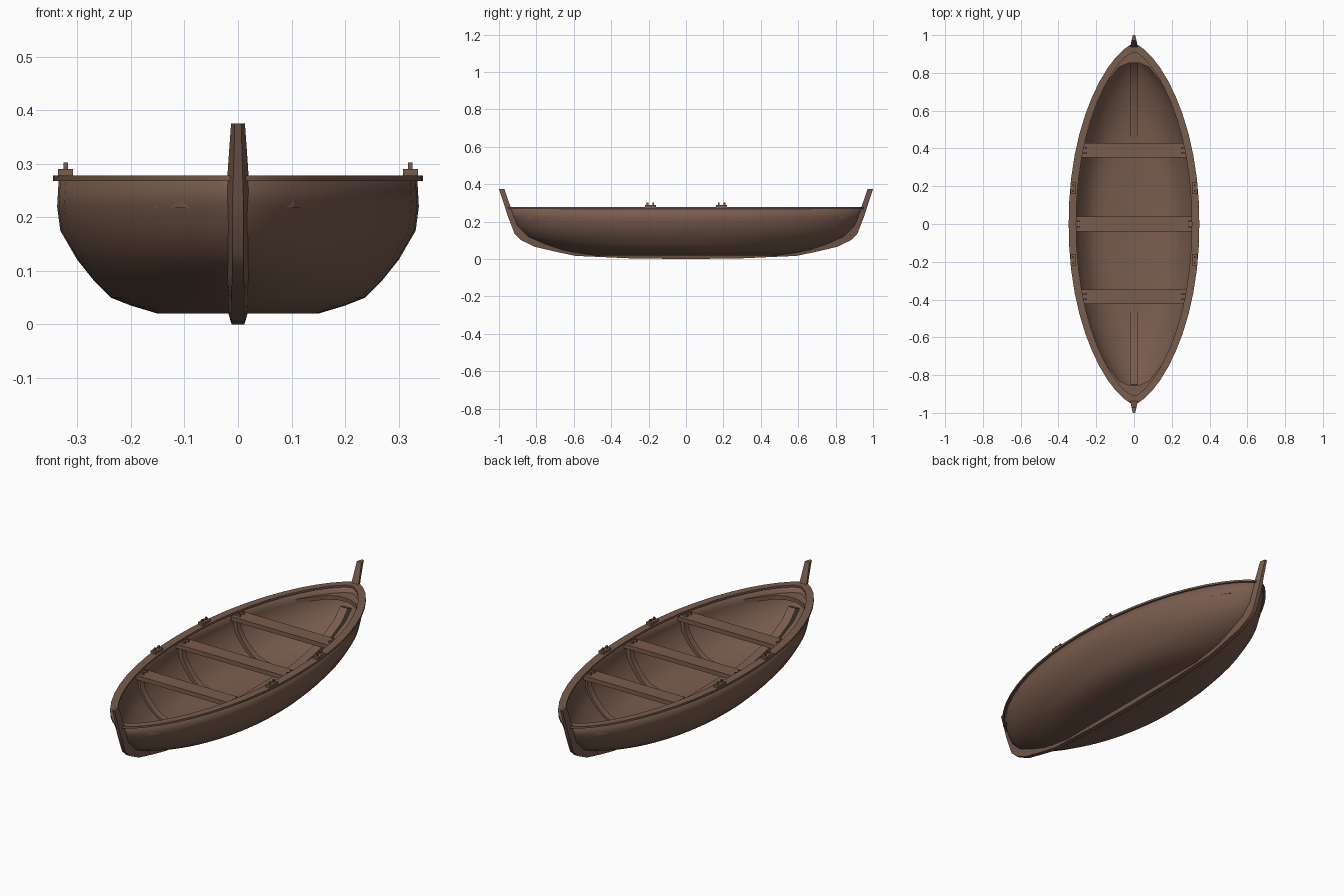
import bpy, bmesh, math

if "Cube" in bpy.data.objects:
    bpy.data.objects.remove(bpy.data.objects["Cube"])

wood = bpy.data.materials.new("brown wood")
wood.diffuse_color = (0.19, 0.108, 0.075, 1)
wood.use_nodes = True
wood.node_tree.nodes["Principled BSDF"].inputs["Base Color"].default_value = wood.diffuse_color


def mesh(name, verts, faces, smooth=None, fix=True):
    me = bpy.data.meshes.new(name)
    me.from_pydata(verts, [], faces)
    if fix:
        bm = bmesh.new()
        bm.from_mesh(me)
        bmesh.ops.recalc_face_normals(bm, faces=bm.faces)
        bm.to_mesh(me)
        bm.free()
    me.materials.append(wood)
    ob = bpy.data.objects.new(name, me)
    bpy.context.collection.objects.link(ob)
    if smooth:
        bpy.ops.object.select_all(action='DESELECT')
        ob.select_set(True)
        bpy.context.view_layer.objects.active = ob
        bpy.ops.object.shade_smooth_by_angle(angle=math.radians(smooth))
    return ob


def box(name, c, d):
    v = [(c[0] + i * d[0] / 2, c[1] + j * d[1] / 2, c[2] + k * d[2] / 2)
         for i in (-1, 1) for j in (-1, 1) for k in (-1, 1)]
    f = [(0, 1, 3, 2), (4, 6, 7, 5), (0, 4, 5, 1), (2, 3, 7, 6), (0, 2, 6, 4), (1, 5, 7, 3)]
    return mesh(name, v, f)


def taper(s):
    return max(0, 1 - abs(s) ** 2.1) ** 0.68


def ring(w, e, z, n=24):
    # closed pointed-oval waterline, counter-clockwise
    s = [math.sin(math.pi * (i / n - 0.5)) for i in range(n + 1)]
    right = [(w * taper(t), e * t, z) for t in s]
    left = [(-x, y, z) for x, y, z in right[-2:0:-1]]
    return right + left


def skin(rings, wrap=False):
    n = len(rings[0])
    m = len(rings)
    faces = []
    for k in range(m if wrap else m - 1):
        for i in range(n):
            a, b, q = k * n, (k + 1) % m * n, (i + 1) % n
            faces.append((a + i, a + q, b + q, b + i))
    return [p for r in rings for p in r], faces


def bar(name, sections, smooth=None):
    # sweep of four-cornered sections with capped ends
    v, f = skin(sections)
    n = len(v)
    return mesh(name, v, f + [(3, 2, 1, 0), (n - 4, n - 3, n - 2, n - 1)], smooth)


# hull: waterlines as (half width, end y, z)
levels = [(.15, .5, .02), (.2, .6, .035), (.238, .67, .05), (.268, .76, .08),
          (.30, .85, .12), (.332, .905, .175), (.338, .925, .22), (.335, .945, .272)]
v, f = skin([ring(*l) for l in levels])
n = len(ring(*levels[0]))
hull = mesh("hull", v, f + [tuple(range(n - 1, -1, -1))], 40, fix=False)
mod = hull.modifiers.new("planking", 'SOLIDIFY')
mod.thickness = 0.014
mod.offset = -1

# gunwale rail
v, f = skin([ring(.346, .955, .268), ring(.346, .955, .278),
             ring(.306, .91, .278), ring(.306, .91, .268)], wrap=True)
mesh("gunwale_rail", v, f, 30)


def spine(name, low, high, wl, wh):
    # symmetric fore-and-aft timber from half profiles in (y, z)
    sec = []
    for (y0, z0), (y1, z1), a, b in zip(low, high, wl, wh):
        sec.append([(-a, y0, z0), (a, y0, z0), (b, y1, z1), (-b, y1, z1)])
    mirrored = [[(x, -y, z) for x, y, z in s] for s in sec[:0:-1]]
    bar(name, mirrored + sec, 30)


# keel and both stems
spine("keel_and_stems",
      [(0, 0), (.3, .004), (.59, .017), (.70, .04), (.81, .066), (.88, .1), (.915, .132),
       (.955, .235), (.975, .3), (1.0, .375)],
      [(0, .024), (.3, .024), (.51, .028), (.66, .062), (.76, .088), (.83, .125), (.88, .175),
       (.925, .25), (.942, .29), (.971, .375)],
      [.012] * 5 + [.01] * 3 + [.008, .006],
      [.019] * 4 + [.021] * 4 + [.019, .013])

# inner keelson
spine("keelson",
      [(0, .025), (.46, .025), (.58, .036), (.65, .052), (.74, .08), (.83, .122), (.88, .18)],
      [(0, .04), (.45, .04), (.56, .057), (.63, .073), (.72, .1), (.80, .14), (.85, .19)],
      [.022] * 7, [.022] * 7)

for y in (-.385, 0, .39):
    # seat
    half = .322 * taper(y / .925)
    box("seat", (0, y, .248), (2 * half, .077, .022))
    # seat knees
    for sx in (-1, 1):
        for dy in (-.014, .014):
            box("seat_knee", (sx * (half - .022), y + dy, .263), (.03, .008, .012))
    # rib under the seat
    pts = [(w * taper(y / e), z) for w, e, z in levels[:-1]]
    pts = [(-x, z) for x, z in pts[::-1]] + pts
    sec = []
    for x, z in pts:
        k = 1 - .032 / .33
        zi = z + .024 * (1 - z / .3)
        sec.append([(x * .98, y - .016, z + .004), (x * .98, y + .016, z + .004),
                    (x * k, y + .016, zi), (x * k, y - .016, zi)])
    bar("rib", sec, 30)

# breasthooks inside both ends
outer = [(.195, .69), (.155, .77), (.105, .845), (.05, .895), (0, .915)]
inner = [(.188, .69), (.14, .755), (.08, .83), (.03, .852), (0, .855)]
for sy in (-1, 1):
    sec = []
    full = list(zip(outer, inner))
    for sx, part in ((1, full), (-1, full[-2::-1])):
        for (ox, oy), (ix, iy) in part:
            o, i = (sx * ox, sy * oy), (sx * ix, sy * iy)
            sec.append([(*o, .218), (*o, .238), (*i, .238), (*i, .218)])
    bar("breasthook", sec)

# oarlocks: block and two pins
for sx in (-1, 1):
    for y in (-.19, .19):
        box("oarlock_block", (sx * .322, y, .283), (.028, .06, .014))
        for dy in (-.015, .015):
            box("oarlock_pin", (sx * .322, y + dy, .295), (.008, .01, .014))
